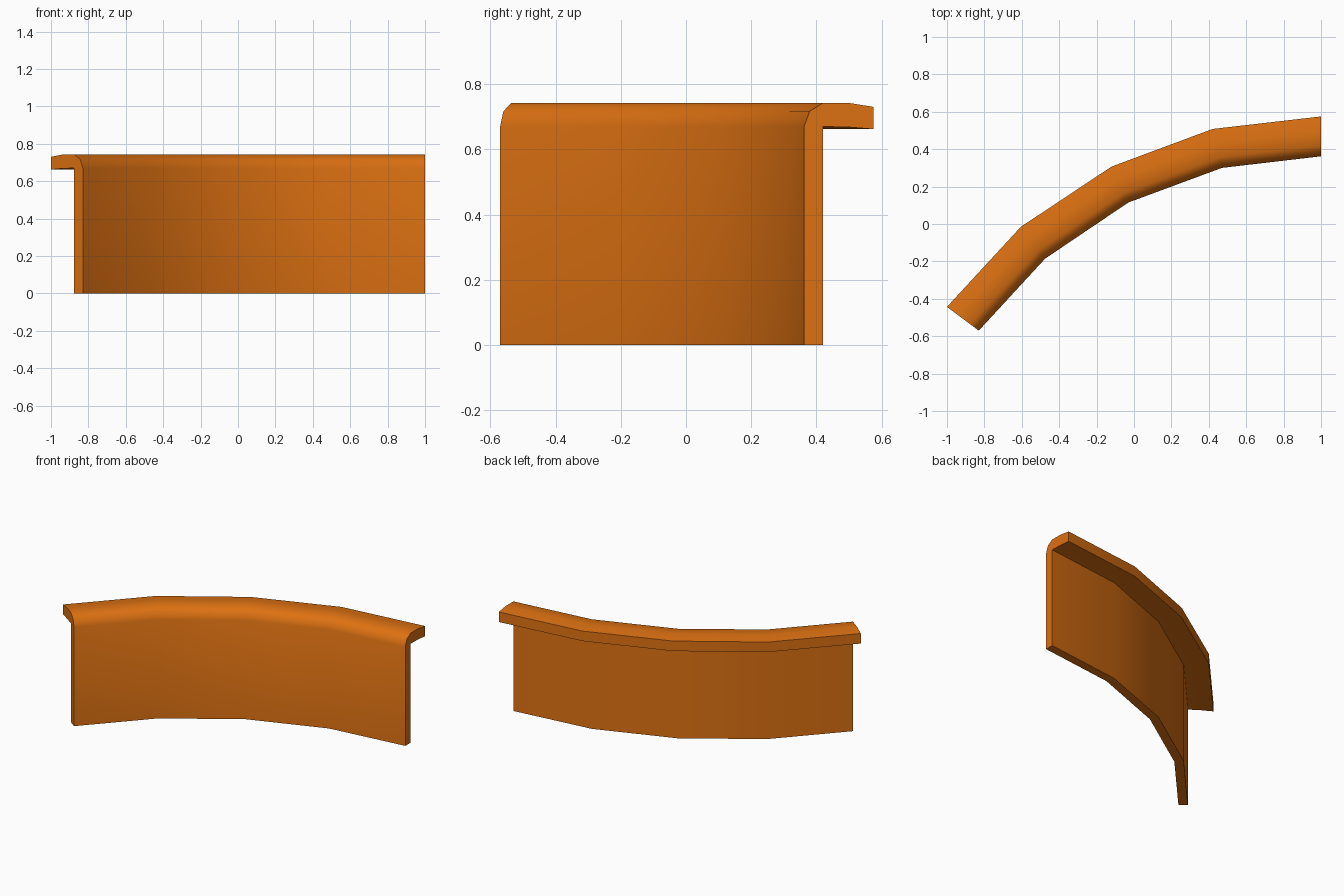
import bpy
import bmesh
import math
from mathutils import Vector

cube = bpy.data.objects.get("Cube")
if cube:
    bpy.data.objects.remove(cube, do_unlink=True)

orange = bpy.data.materials.new("orange")
orange.use_nodes = True
colour = (0.72, 0.165, 0.006, 1)
orange.diffuse_color = colour
orange.node_tree.nodes["Principled BSDF"].inputs["Base Color"].default_value = colour

# Plan of the curved panel: front edge and back edge of the rim
front = [(-0.83, -0.57), (-0.475, -0.185), (-0.03, 0.115), (0.47, 0.30), (1.0, 0.362)]
back = [(-1.0, -0.443), (-0.605, -0.015), (-0.12, 0.307), (0.42, 0.508), (1.0, 0.575)]

# Cross-section: (share of rim depth, height), wall with a rolled flange on top
profile = [(0, 0), (0, 0.67), (0.08, 0.717), (0.27, 0.742), (0.65, 0.742),
           (1, 0.73), (1, 0.662), (0.65, 0.668), (0.27, 0.67), (0.27, 0)]

# Sweep the section along the plan
bm = bmesh.new()
rings = []
for f, b in zip(front, back):
    f, b = Vector(f), Vector(b)
    rings.append([bm.verts.new((*f.lerp(b, s), z)) for s, z in profile])
n = len(profile)
for r0, r1 in zip(rings, rings[1:]):
    for i in range(n):
        j = (i + 1) % n
        bm.faces.new((r0[i], r1[i], r1[j], r0[j]))

# End caps
bm.faces.new(rings[0])
bm.faces.new(rings[-1][::-1])
bmesh.ops.recalc_face_normals(bm, faces=bm.faces)

mesh = bpy.data.meshes.new("curved_panel")
bm.to_mesh(mesh)
bm.free()
mesh.materials.append(orange)
panel = bpy.data.objects.new("curved_panel", mesh)
bpy.context.collection.objects.link(panel)

# Smooth curve with crisp rim edges
bpy.ops.object.select_all(action='DESELECT')
panel.select_set(True)
bpy.context.view_layer.objects.active = panel
bpy.ops.object.shade_smooth_by_angle(angle=math.radians(50))
